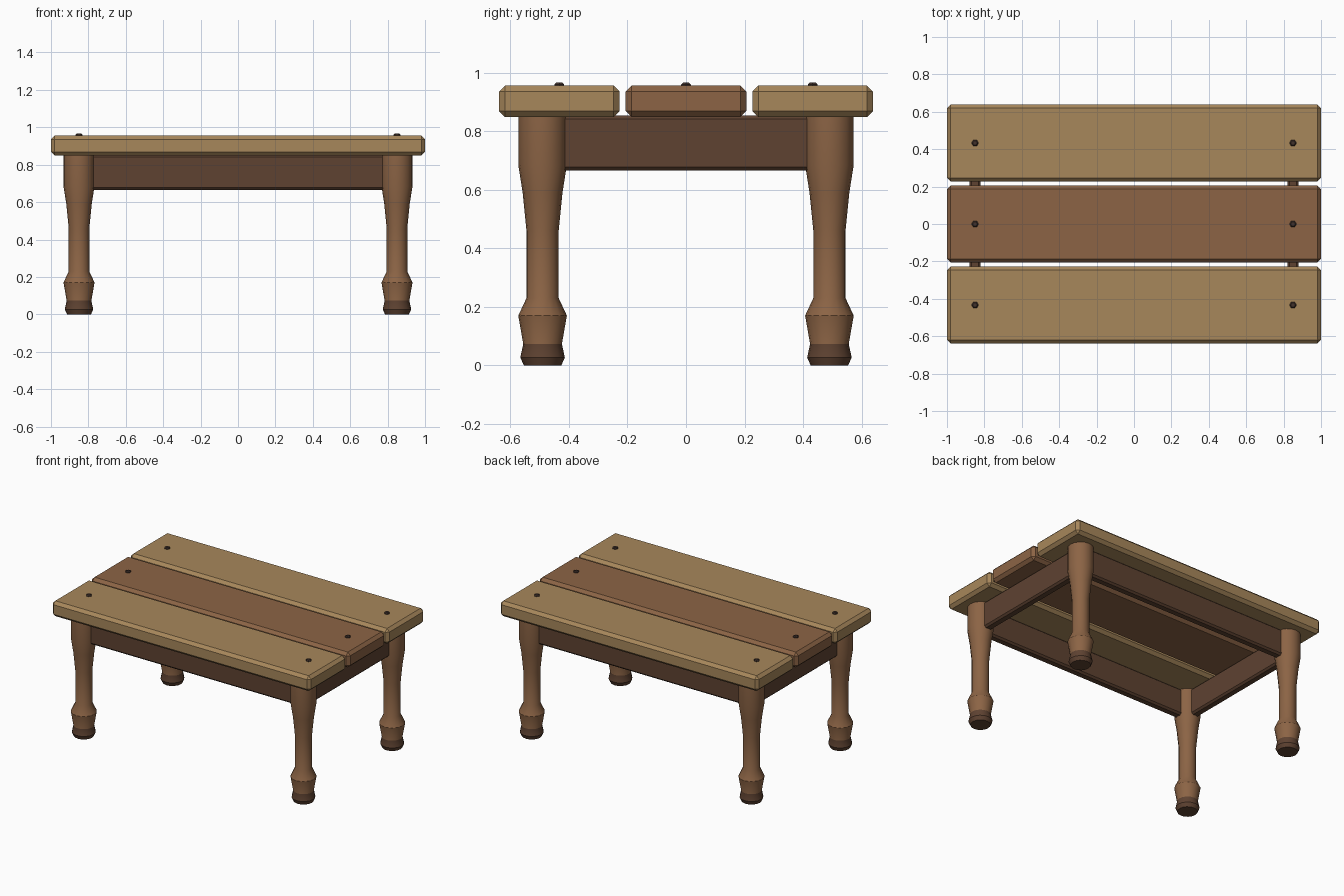
import bpy, bmesh, math

if "Cube" in bpy.data.objects:
    bpy.data.objects.remove(bpy.data.objects["Cube"])


def material(name, rgb):
    lin = [(c / 255 / 12.92) if c <= 10 else ((c / 255 + 0.055) / 1.055) ** 2.4 for c in rgb]
    m = bpy.data.materials.new(name)
    m.diffuse_color = (*lin, 1)
    m.use_nodes = True
    m.node_tree.nodes["Principled BSDF"].inputs["Base Color"].default_value = m.diffuse_color
    return m


TAN = material("light wood", (167, 135, 91))
BROWN = material("brown wood", (140, 100, 69))
DARK = material("dark wood", (94, 66, 49))
IRON = material("dark iron", (66, 50, 44))


def finish(name, bm, mats):
    bmesh.ops.recalc_face_normals(bm, faces=bm.faces[:])
    mesh = bpy.data.meshes.new(name)
    bm.to_mesh(mesh)
    bm.free()
    for m in mats:
        mesh.materials.append(m)
    ob = bpy.data.objects.new(name, mesh)
    bpy.context.collection.objects.link(ob)
    return ob


def board(name, centre, size, chamfer, mat):
    """Box with all edges chamfered."""
    bm = bmesh.new()
    bmesh.ops.create_cube(bm, size=1)
    for v in bm.verts:
        v.co = [c + p * s for c, p, s in zip(centre, v.co, size)]
    bmesh.ops.bevel(bm, geom=bm.edges[:], offset=chamfer, segments=1, affect='EDGES')
    return finish(name, bm, [mat])


def turned(name, centre, profile, sides, mats, dark_below=None):
    """Closed turned shape from (radius, z) rings."""
    bm = bmesh.new()
    rings = []
    for r, z in profile:
        rings.append([bm.verts.new((centre[0] + r * math.cos(2 * math.pi * i / sides),
                                    centre[1] + r * math.sin(2 * math.pi * i / sides), z))
                      for i in range(sides)])
    for a, b in zip(rings, rings[1:]):
        for i in range(sides):
            j = (i + 1) % sides
            bm.faces.new((a[i], a[j], b[j], b[i]))
    bm.faces.new(rings[0][::-1])
    bm.faces.new(rings[-1])
    if dark_below:
        for f in bm.faces:
            f.material_index = int(f.calc_center_median().z < dark_below)
    return finish(name, bm, mats)


# table top: three chamfered planks
for name, y, mat in (("front_plank", -0.433, TAN), ("middle_plank", 0, BROWN), ("back_plank", 0.433, TAN)):
    board(name, (0, y, 0.902), (2, 0.412, 0.107), 0.02, mat)
    # one bolt at each end of the plank
    for x in (-0.85, 0.85):
        turned("bolt", (x, y), [(0.019, 0.945), (0.019, 0.96), (0.012, 0.966)], 6, [IRON])

# apron rails between the legs
for s, side in ((-1, "front"), (1, "back")):
    board(side + "_apron", (0, s * 0.49, 0.759), (1.66, 0.06, 0.188), 0.012, DARK)
for s, side in ((-1, "left"), (1, "right")):
    board(side + "_apron", (s * 0.85, 0, 0.759), (0.06, 0.94, 0.188), 0.012, DARK)

# turned legs with dark feet
LEG = [(0.064, 0), (0.076, 0.027), (0.066, 0.073), (0.083, 0.17), (0.055, 0.23),
       (0.055, 0.46), (0.068, 0.59), (0.083, 0.685), (0.083, 0.85)]
for sx, lr in ((-1, "left"), (1, "right")):
    for sy, fb in ((-1, "front"), (1, "back")):
        leg = turned(f"{fb}_{lr}_leg", (sx * 0.85, sy * 0.49), LEG, 16, [BROWN, DARK], 0.07)
        bpy.ops.object.select_all(action='DESELECT')
        leg.select_set(True)
        bpy.context.view_layer.objects.active = leg
        bpy.ops.object.shade_smooth_by_angle(angle=math.radians(25))
